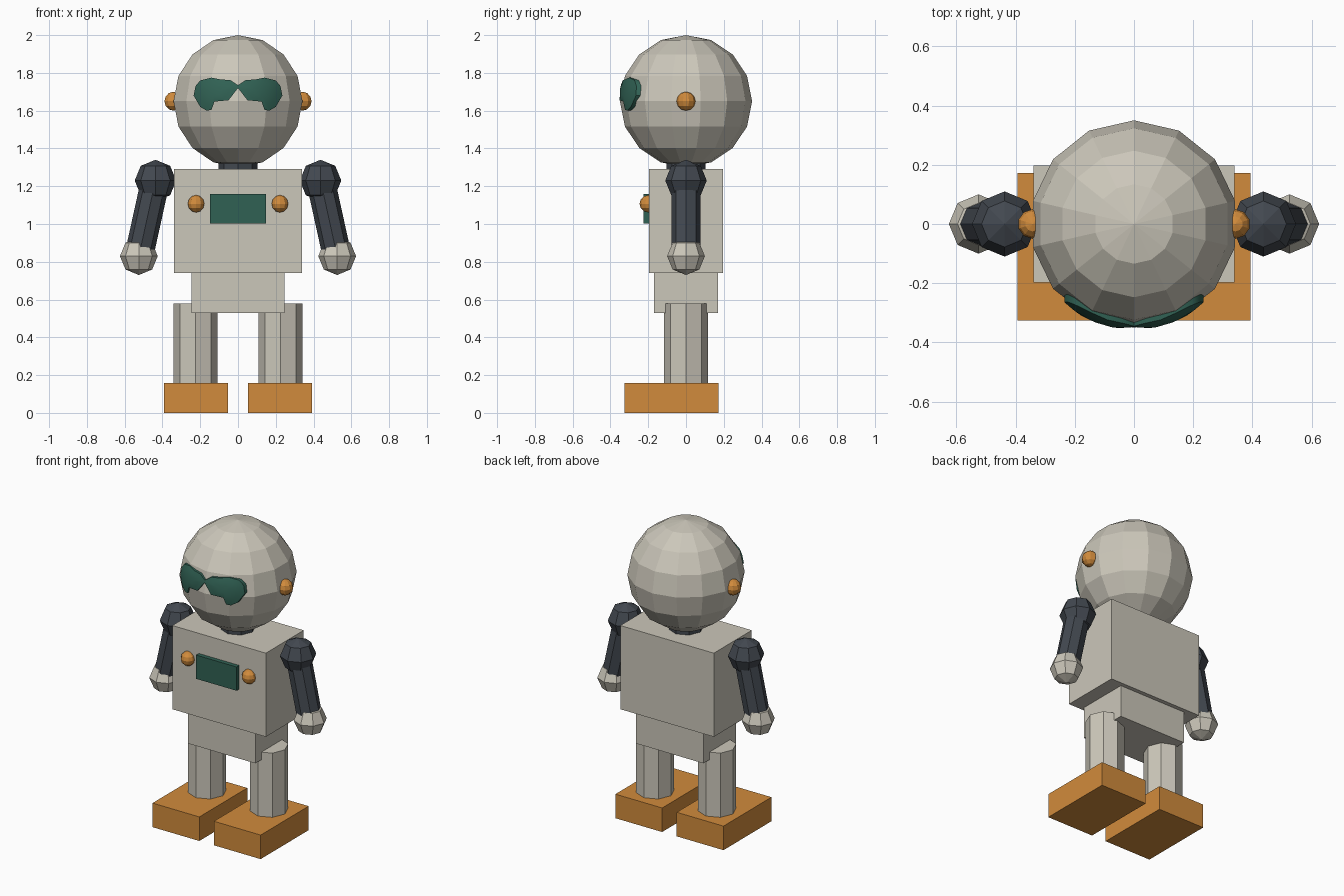
import bpy, bmesh, math
from mathutils import Vector

if "Cube" in bpy.data.objects:
    bpy.data.objects.remove(bpy.data.objects["Cube"], do_unlink=True)


def material(name, rgb):
    m = bpy.data.materials.new(name)
    m.use_nodes = True
    m.diffuse_color = (*rgb, 1)
    m.node_tree.nodes["Principled BSDF"].inputs["Base Color"].default_value = (*rgb, 1)
    return m


GREY = material("warm_grey", (0.60, 0.57, 0.49))
DARK = material("charcoal", (0.055, 0.065, 0.08))
ORANGE = material("orange", (0.64, 0.26, 0.045))
GREEN = material("deep_green", (0.03, 0.12, 0.088))


def finish(name, mat):
    ob = bpy.context.object
    ob.name = name
    ob.data.materials.append(mat)
    return ob


def box(name, mat, center, size):
    bpy.ops.mesh.primitive_cube_add(size=1, location=center)
    ob = finish(name, mat)
    for v in ob.data.vertices:
        v.co = [c * s for c, s in zip(v.co, size)]
    return ob


def ball(name, mat, center, radius, segments, rings):
    bpy.ops.mesh.primitive_uv_sphere_add(segments=segments, ring_count=rings,
                                         radius=radius, location=center)
    return finish(name, mat)


def rod(name, mat, start, end, radius):
    # Eight-sided cylinder leaning only in the x-z plane
    a, b = Vector(start), Vector(end)
    d = b - a
    bpy.ops.mesh.primitive_cylinder_add(vertices=8, radius=radius, depth=d.length,
                                        location=(a + b) / 2,
                                        rotation=(0, math.atan2(d.x, d.z), 0))
    return finish(name, mat)


HEAD = Vector((0, 0, 1.65))


def eye_patch(name, side):
    # Curved patch that hugs the front of the head, with a rim sunk into it
    outline = [(0, 1.735), (0.04, 1.762), (0.09, 1.765), (0.14, 1.775), (0.2, 1.76),
               (0.225, 1.73), (0.235, 1.68), (0.2, 1.62), (0.165, 1.6), (0.14, 1.605),
               (0.125, 1.648), (0.05, 1.655), (0, 1.72)]
    cx, cz = 0.13, 1.7
    bm = bmesh.new()

    def point(x, z, radius):
        h = z - HEAD.z
        return bm.verts.new((side * x, -math.sqrt(radius ** 2 - x * x - h * h), z))

    rings = [[point(cx + (x - cx) * s, cz + (z - cz) * s, r) for x, z in outline]
             for s, r in ((1, 0.32), (1, 0.355), (0.7, 0.357), (0.35, 0.357))]
    middle = point(cx, cz, 0.357)
    n = len(outline)
    for i in range(n):
        j = (i + 1) % n
        for a, b in zip(rings, rings[1:]):
            bm.faces.new((a[i], a[j], b[j], b[i]))
        bm.faces.new((rings[-1][i], rings[-1][j], middle))
    bm.faces.new(rings[0])
    bmesh.ops.recalc_face_normals(bm, faces=bm.faces)
    mesh = bpy.data.meshes.new(name)
    bm.to_mesh(mesh)
    bm.free()
    ob = bpy.data.objects.new(name, mesh)
    bpy.context.collection.objects.link(ob)
    mesh.materials.append(GREEN)
    bpy.ops.object.select_all(action="DESELECT")
    ob.select_set(True)
    bpy.context.view_layer.objects.active = ob
    bpy.ops.object.shade_smooth_by_angle(angle=math.radians(40))


# Head, neck and trunk
ball("head", GREY, HEAD, 0.35, 14, 8)
rod("neck", DARK, (0, 0, 1.25), (0, 0, 1.4), 0.104)
box("torso", GREY, (0, 0, 1.015), (0.68, 0.394, 0.55))
box("pelvis", GREY, (0, 0, 0.645), (0.49, 0.34, 0.23))
box("chest_panel", GREEN, (0, -0.205, 1.08), (0.294, 0.04, 0.156))

# Paired parts
for label, s in (("left", 1), ("right", -1)):
    eye_patch(label + "_eye", s)
    ball(label + "_ear_knob", ORANGE, (s * 0.342, 0, 1.65), 0.05, 10, 6)
    ball(label + "_chest_knob", ORANGE, (s * 0.222, -0.2, 1.107), 0.046, 10, 6)
    shoulder, hand = (s * 0.437, 0, 1.23), (s * 0.525, 0, 0.83)
    ball(label + "_shoulder", DARK, shoulder, 0.11, 8, 4)
    rod(label + "_arm", DARK, hand, shoulder, 0.076)
    ball(label + "_hand", GREY, hand, 0.1, 8, 4)
    rod(label + "_leg", GREY, (s * 0.225, 0, 0.15), (s * 0.225, 0, 0.58), 0.116)
    box(label + "_foot", ORANGE, (s * 0.223, -0.077, 0.079), (0.34, 0.498, 0.158))
